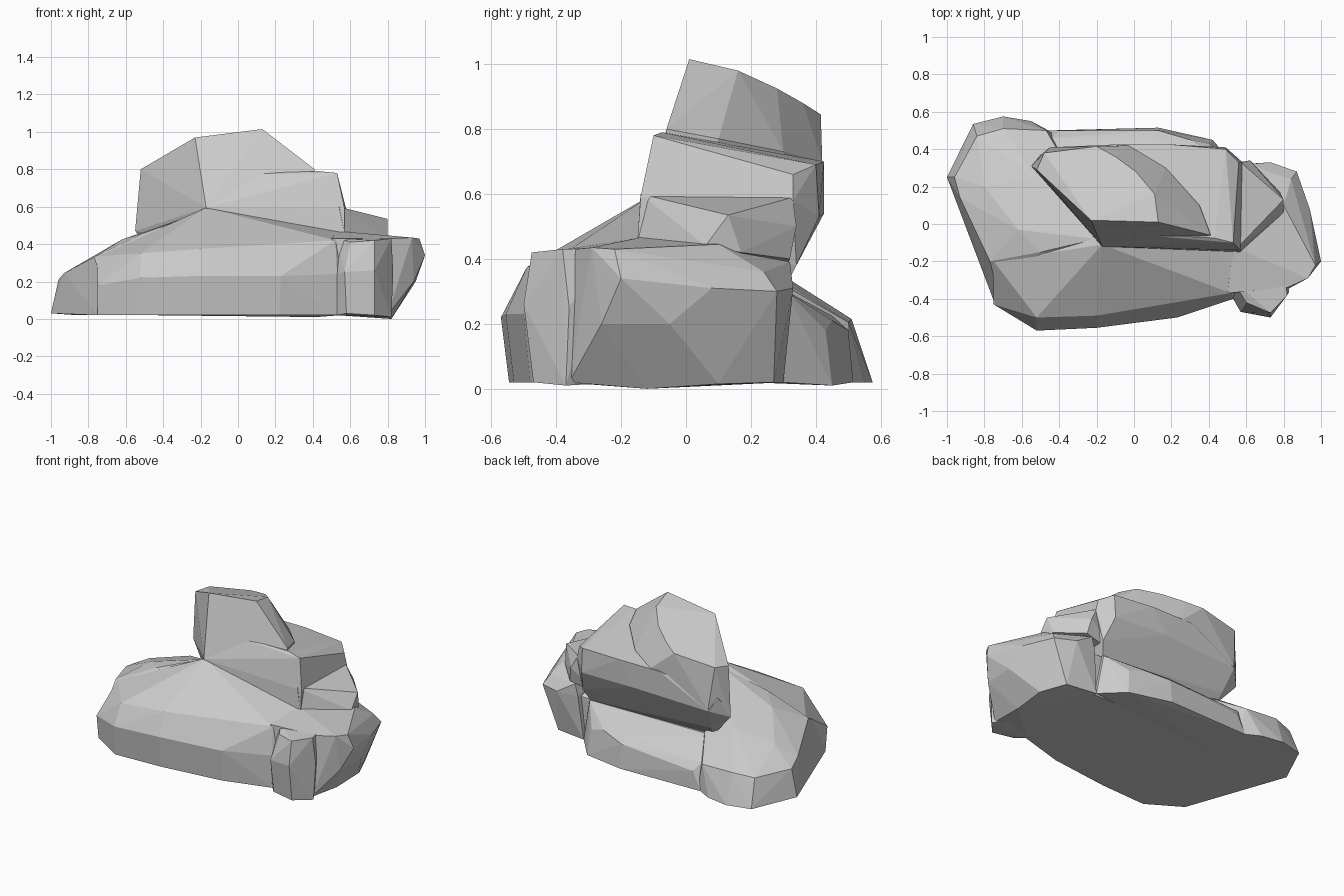
import bpy, bmesh
from math import radians


def chunk(name, pts):
    """Faceted stone chunk: convex hull around a few corner points."""
    bm = bmesh.new()
    for p in pts:
        bm.verts.new(p)
    res = bmesh.ops.convex_hull(bm, input=bm.verts[:])
    junk = {g for g in res["geom_interior"] + res["geom_unused"]
            if isinstance(g, bmesh.types.BMVert)}
    bmesh.ops.delete(bm, geom=list(junk), context='VERTS')
    bmesh.ops.recalc_face_normals(bm, faces=bm.faces[:])
    me = bpy.data.meshes.new(name)
    bm.to_mesh(me)
    bm.free()
    ob = bpy.data.objects.new(name, me)
    bpy.context.collection.objects.link(ob)
    return ob


# Front slab: vertical skirt, bevelled shoulder, slope up to the tower
slab = chunk("front_slab", [
    (-.75, -.41, .02), (-.53, -.545, .02), (-.2, -.53, .02), (.22, -.48, .02),
    (.53, -.39, .02), (.7, -.25, .02), (.6, .28, .02), (-.6, .3, .02),
    (-.75, -.43, .18), (-.52, -.57, .22), (-.2, -.555, .23), (.23, -.5, .23),
    (.53, -.4, .24), (-.52, -.5, .35), (-.2, -.49, .375), (.23, -.43, .38),
    (.52, -.37, .42), (-.75, -.2, .335), (-.5, -.25, .42), (-.17, -.11, .595),
    (.2, -.13, .5), (.57, -.15, .46), (.7, -.1, .42), (.6, .29, .3), (-.6, .29, .3)])

# Left mound: low and sloping away to the back and left
mound = chunk("left_mound", [
    (-1, .25, .03), (-.87, 0, .025), (-.78, -.22, .02), (-.75, -.41, .02),
    (-.5, -.45, .02), (-.42, .48, .02), (-.55, .55, .02), (-.7, .575, .02),
    (-.86, .535, .02), (-.3, .3, .02), (-.96, .25, .21), (-.93, .14, .245),
    (-.84, .47, .2), (-.7, .51, .215), (-.47, .5, .205), (-.42, .42, .25),
    (-.8, .2, .31), (-.77, -.2, .33), (-.62, -.03, .425), (-.5, -.15, .46),
    (-.53, .25, .38), (-.2, -.08, .57), (-.35, .3, .32), (-.72, -.4, .2)])

# Back shelf below the overhang
shelf = chunk("back_shelf", [
    (-.46, .5, .02), (.13, .515, .02), (.32, .47, .02), (.42, .45, .01),
    (.55, .3, .02), (-.45, .2, .02), (-.44, .46, .19), (-.4, .5, .14),
    (.13, .5, .18), (.3, .45, .21), (.4, .43, .18), (.1, .45, .225),
    (-.42, .3, .3), (.5, .31, .3), (.5, .2, .3), (-.42, .2, .3)])

# Right end: undercut, widest near its top
end = chunk("right_end", [
    (.53, -.38, .02), (.8, -.36, .02), (.82, -.12, 0), (.83, .1, .015),
    (.76, .27, .02), (.55, .3, .02), (.94, -.26, .2), (.95, -.05, .2),
    (1, -.2, .34), (.97, -.22, .43), (.93, -.29, .435), (.94, .08, .31),
    (.87, .28, .3), (.73, .33, .31), (.58, .32, .31), (.8, .1, .445),
    (.84, .24, .36), (.6, .32, .39), (.5, -.37, .43), (.82, -.34, .43),
    (.53, -.12, .47)])

# Front knob at the right corner
knob = chunk("front_knob", [
    (.53, -.39, .02), (.58, -.45, .03), (.73, -.47, .02), (.82, -.37, .01),
    (.7, -.2, .02), (.53, -.4, .24), (.57, -.47, .25), (.73, -.5, .26),
    (.83, -.36, .25), (.6, -.42, .41), (.73, -.475, .42), (.82, -.38, .43),
    (.8, -.25, .435), (.53, -.3, .43)])

# Stepped ledge right of the tower
ledge = chunk("side_ledge", [
    (.54, -.14, .6), (.57, .33, .59), (.8, .13, .535), (.8, .06, .44),
    (.57, -.15, .45), (.78, .17, .42), (.64, .32, .4), (.4, .3, .35),
    (.4, -.1, .4), (.4, .3, .59), (.4, -.08, .6), (.62, .34, .5)])

# Lower tower: steps out to the right, undercut at the back
lower = chunk("tower_base", [
    (-.17, -.12, .595), (.57, -.15, .45), (-.17, -.05, .4), (.54, -.1, .38),
    (-.19, -.04, .77), (.43, -.075, .79), (.53, -.1, .78), (.57, -.14, .59),
    (.58, .33, .58), (.56, .33, .66), (.49, .4, .69), (.2, .425, .7),
    (-.1, .425, .7), (-.5, .37, .6), (-.52, .34, .56), (-.55, .31, .47),
    (-.45, .41, .52), (.1, .425, .54), (.49, .41, .53), (-.42, .33, .37),
    (.53, .34, .38), (-.4, .28, .3), (.5, .3, .3)])

# Upper tower: leaning back, crest running diagonally to the back left
tower = chunk("tower", [
    (-.17, -.12, .595), (-.17, -.05, .45), (.41, -.08, .68), (.4, 0, .6),
    (-.23, .02, .97), (.13, .01, 1.015), (.41, -.06, .8), (-.4, .18, .87),
    (-.52, .29, .8), (-.48, .38, .81), (-.52, .34, .56), (-.55, .31, .47),
    (.11, .16, .98), (.01, .28, .925), (-.1, .36, .88), (-.2, .415, .845),
    (.35, .1, .77), (.17, .3, .73), (-.03, .42, .7), (-.05, .42, .6),
    (-.45, .41, .53), (.15, .3, .6), (.33, .1, .6)])

# Fuse the chunks into one solid boulder
for part in (mound, shelf, end, knob, ledge, lower, tower):
    mod = slab.modifiers.new("fuse", 'BOOLEAN')
    mod.operation = 'UNION'
    mod.solver = 'EXACT'
    mod.object = part
    dg = bpy.context.evaluated_depsgraph_get()
    dg.update()
    fused = bpy.data.meshes.new_from_object(slab.evaluated_get(dg))
    slab.modifiers.clear()
    slab.data = fused
    bpy.data.objects.remove(part)

# Merge nearly flat triangles into broad facets
bm = bmesh.new()
bm.from_mesh(slab.data)
bmesh.ops.remove_doubles(bm, verts=bm.verts[:], dist=.002)
bmesh.ops.dissolve_limit(bm, angle_limit=radians(3),
                         verts=bm.verts[:], edges=bm.edges[:])
bm.to_mesh(slab.data)
bm.free()
slab.name = slab.data.name = "boulder"
